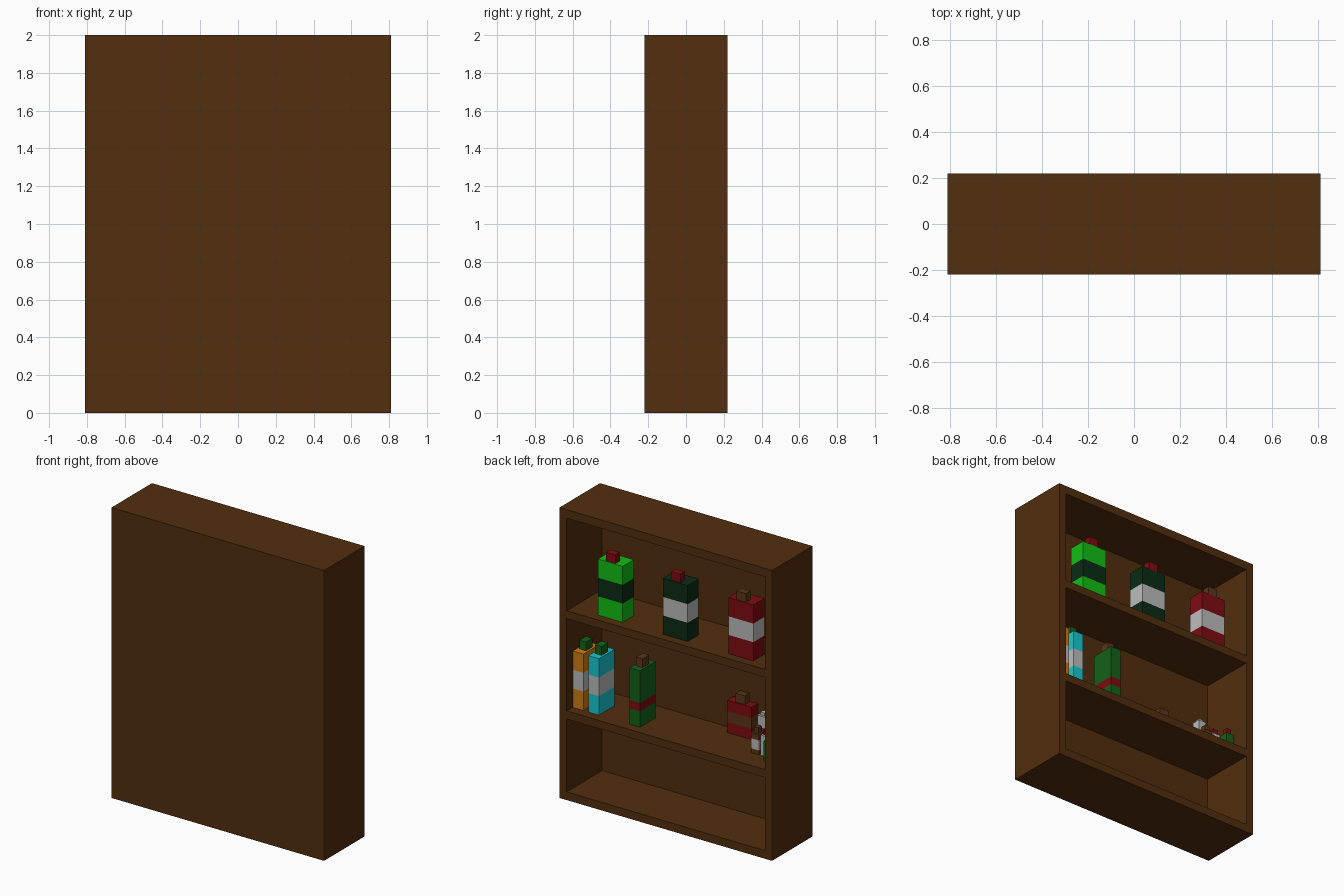
import bpy, bmesh

if "Cube" in bpy.data.objects:
    bpy.data.objects.remove(bpy.data.objects["Cube"])

def srgb(r, g, b):
    f = lambda c: c / 12.92 if c <= 0.04045 else ((c + 0.055) / 1.055) ** 2.4
    return tuple(f(c / 255) for c in (r, g, b)) + (1.0,)

MATS = {}
for name, rgb in {
    "wood brown": (82, 46, 13), "lime": (18, 190, 20), "dark green": (10, 44, 20),
    "white": (188, 188, 188), "red": (126, 12, 18), "orange": (205, 125, 20),
    "cyan": (24, 200, 208), "green": (20, 98, 24), "cork brown": (92, 54, 24),
}.items():
    m = bpy.data.materials.new(name)
    m.diffuse_color = srgb(*rgb)
    m.use_nodes = True
    m.node_tree.nodes["Principled BSDF"].inputs["Base Color"].default_value = m.diffuse_color
    MATS[name] = m

def box(name, x, y, z, bands):
    """Box from (min, max) ranges; bands = [(top fraction, colour)] from the bottom up."""
    bm = bmesh.new()
    bmesh.ops.create_cube(bm, size=1)
    for v in bm.verts:
        v.co = [r[0] + (c + 0.5) * (r[1] - r[0]) for c, r in zip(v.co, (x, y, z))]
    h = z[1] - z[0]
    for top, _ in bands[:-1]:
        bmesh.ops.bisect_plane(bm, geom=bm.verts[:] + bm.edges[:] + bm.faces[:],
                               plane_co=(0, 0, z[0] + top * h), plane_no=(0, 0, 1))
    colours = list(dict.fromkeys(c for _, c in bands))
    for f in bm.faces:
        t = (f.calc_center_median().z - z[0]) / h
        colour = next((c for top, c in bands if t <= top), bands[-1][1])
        f.material_index = colours.index(colour)
    me = bpy.data.meshes.new(name)
    bm.to_mesh(me)
    bm.free()
    for c in colours:
        me.materials.append(MATS[c])
    ob = bpy.data.objects.new(name, me)
    bpy.context.collection.objects.link(ob)
    return ob

def bottle(name, cx, cy, base, size, bands, cap, cap_size, cap_dy=0.0):
    """Banded body with a small square cap on top."""
    w, d, h = size
    cw, cd, ch = cap_size
    box(name + "_body", (cx - w / 2, cx + w / 2), (cy - d / 2, cy + d / 2), (base, base + h), bands)
    y = cy + cap_dy
    box(name + "_cap", (cx - cw / 2, cx + cw / 2), (y - cd / 2, y + cd / 2),
        (base + h, base + h + ch), [(1, cap)])

def stripes(outer, middle):
    return [(0.335, outer), (0.667, middle), (1, outer)]

# Cabinet, closed at the front and open at the back
W, D, T = 0.81, 0.22, 0.055
wood = [(1, "wood brown")]
box("front_panel", (-W, W), (-D, -D + T), (0, 2), wood)
for side, s in (("left", -1), ("right", 1)):
    box(side + "_side", tuple(sorted((s * W, s * (W - T)))), (-D + T, D), (0, 2), wood)
for name, z0, z1 in (("bottom_board", 0, 0.056), ("lower_shelf", 0.559, 0.614),
                     ("upper_shelf", 1.249, 1.304), ("top_board", 1.942, 2)):
    box(name, (-W + T, W - T), (-D + T, D), (z0, z1), wood)

# Three wide bottles on the upper shelf
for name, x, a, b, cap in (("lime_bottle", 0.465, "lime", "dark green", "red"),
                           ("dark_bottle", -0.03, "dark green", "white", "red"),
                           ("red_bottle", -0.53, "red", "white", "cork brown")):
    bottle(name, x, 0.10, 1.304, (0.19, 0.12, 0.386), stripes(a, b), cap, (0.07, 0.05, 0.06), 0.03)

# Three narrow deep bottles on the lower shelf
for name, x, bands, cap in (
        ("orange_bottle", 0.714, stripes("orange", "white"), "green"),
        ("cyan_bottle", 0.595, stripes("cyan", "white"), "green"),
        ("green_bottle", 0.282, [(0.28, "green"), (0.43, "red"), (1, "green")], "cork brown")):
    bottle(name, x, 0.07, 0.614, (0.08, 0.17, 0.388), bands, cap, (0.05, 0.07, 0.06))

# Short flask near the front panel
bottle("flask", -0.34, -0.129, 0.614, (0.186, 0.07, 0.222), stripes("red", "cork brown"),
       "cork brown", (0.07, 0.05, 0.06))

# Cluster of small vials
vial, vial_cap = (0.06, 0.06, 0.138), (0.035, 0.035, 0.04)
bottle("brown_vial", -0.57, 0.034, 0.614, vial,
       [(0.22, "cork brown"), (0.72, "white"), (1, "cork brown")], "cork brown", vial_cap)
bottle("white_vial", -0.64, 0.030, 0.614, vial, [(1, "white")], "red", vial_cap)
bottle("green_vial", -0.705, 0.09, 0.614, vial, [(1, "green")], "red", vial_cap)
bottle("tall_vial", -0.573, -0.03, 0.614, (0.06, 0.06, 0.235),
       stripes("white", "cork brown"), "white", (0.03, 0.03, 0.02))
